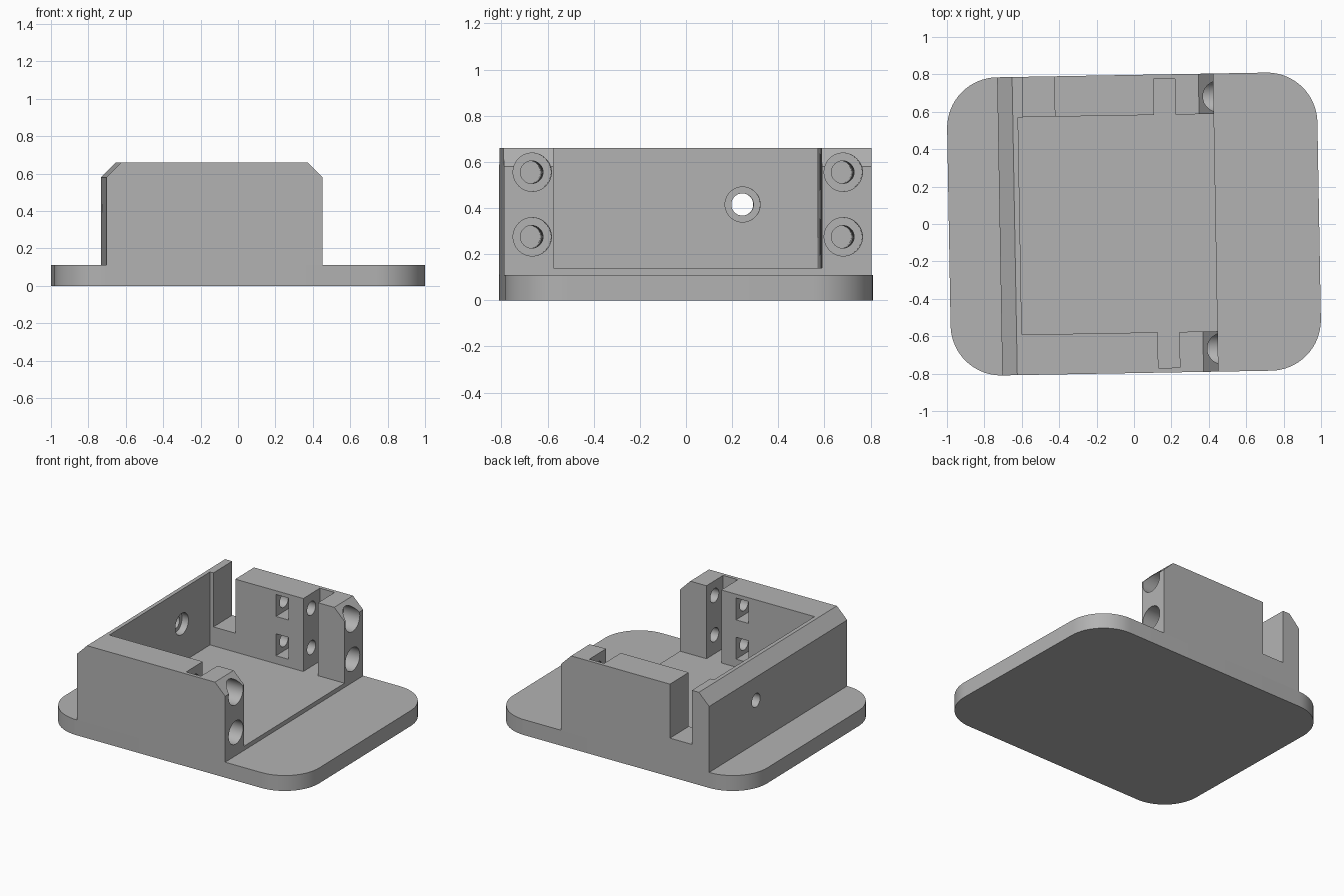
import bpy, bmesh, math
from mathutils import Matrix, Vector

if "Cube" in bpy.data.objects:
    bpy.data.objects.remove(bpy.data.objects["Cube"], do_unlink=True)

TURN = math.radians(1)            # whole model sits one degree off the grid
HALF_X, HALF_Y, CORNER = 0.99, 0.797, 0.27
PLATE_TOP, FLOOR, TOP = 0.11, 0.14, 0.66
BACK, FRONT, CHAMFER = -0.718, 0.438, 0.08   # housing extent along x
INNER_X, INNER_Y = -0.61, 0.581

grey = bpy.data.materials.new("plain grey")
grey.use_nodes = True
grey.diffuse_color = (0.448, 0.448, 0.448, 1)
grey.node_tree.nodes["Principled BSDF"].inputs["Base Color"].default_value = grey.diffuse_color


def make_object(name, bm):
    bmesh.ops.recalc_face_normals(bm, faces=bm.faces)
    mesh = bpy.data.meshes.new(name)
    bm.to_mesh(mesh)
    bm.free()
    mesh.materials.append(grey)
    obj = bpy.data.objects.new(name, mesh)
    bpy.context.collection.objects.link(obj)
    return obj


def prism(name, points, along):
    """Extrude a flat outline by a vector."""
    bm = bmesh.new()
    face = bm.faces.new([bm.verts.new(p) for p in points])
    moved = bmesh.ops.extrude_face_region(bm, geom=[face])["geom"]
    verts = [g for g in moved if isinstance(g, bmesh.types.BMVert)]
    bmesh.ops.translate(bm, verts=verts, vec=along)
    return make_object(name, bm)


def cut(target, cutter):
    """Subtract a cutter, then discard it."""
    mod = target.modifiers.new("cut", 'BOOLEAN')
    mod.operation, mod.solver, mod.object = 'DIFFERENCE', 'EXACT', cutter
    bpy.ops.object.select_all(action='DESELECT')
    bpy.context.view_layer.objects.active = target
    target.select_set(True)
    bpy.ops.object.modifier_apply(modifier=mod.name)
    bpy.data.objects.remove(cutter, do_unlink=True)


def cut_box(target, x, y, z):
    bm = bmesh.new()
    lo, hi = Vector((x[0], y[0], z[0])), Vector((x[1], y[1], z[1]))
    bmesh.ops.create_cube(bm, size=1, matrix=Matrix.Translation((lo + hi) / 2)
                          @ Matrix.Diagonal((*(hi - lo), 1)))
    cut(target, make_object("box_cutter", bm))


def cut_bore(target, x0, x1, y, z, radius):
    bm = bmesh.new()
    place = Matrix.Translation(((x0 + x1) / 2, y, z)) @ Matrix.Rotation(math.pi / 2, 4, 'Y')
    bmesh.ops.create_cone(bm, cap_ends=True, segments=48, radius1=radius,
                          radius2=radius, depth=x1 - x0, matrix=place)
    cut(target, make_object("bore_cutter", bm))


# Base plate: rounded rectangle
outline = []
for i, (sx, sy) in enumerate([(1, 1), (-1, 1), (-1, -1), (1, -1)]):
    for k in range(17):
        a = (i + k / 16) * math.pi / 2
        outline.append((sx * (HALF_X - CORNER) + CORNER * math.cos(a),
                        sy * (HALF_Y - CORNER) + CORNER * math.sin(a), 0))
base_plate = prism("base_plate", outline, (0, 0, PLATE_TOP))

# Housing: chamfered side profile across the full width
profile = [(BACK, PLATE_TOP), (FRONT, PLATE_TOP), (FRONT, TOP - CHAMFER),
           (FRONT - CHAMFER, TOP), (BACK + CHAMFER, TOP), (BACK, TOP - CHAMFER)]
housing = prism("housing", [(x, -HALF_Y, z) for x, z in profile], (0, 2 * HALF_Y, 0))

# Open bay and the cable notch through one side wall
cut_box(housing, (INNER_X, 1), (-INNER_Y, INNER_Y), (FLOOR, 1))
cut_box(housing, (-0.583, -0.413), (0.5, 1), (0.275, 1))

# Slots, counterbored screw holes and nut pockets in both side walls
for side in (1, -1):
    def span(a, b):
        return sorted((side * a, side * b))
    cut_box(housing, (0.117, 0.232), span(0.5, 0.772), (FLOOR, 1))
    for z in (0.275, 0.555):
        cut_bore(housing, 0.31, 0.6, side * 0.674, z, 0.083)
        cut_bore(housing, -0.35, 0.5, side * 0.674, z, 0.049)
        cut_box(housing, (-0.096, 0.002), span(0.5, 0.752), (z - 0.078, z + 0.078))

# Counterbored hole through the end wall
cut_bore(housing, INNER_X - 0.05, INNER_X + 0.1, 0.256, 0.415, 0.076)
cut_bore(housing, BACK - 0.1, INNER_X + 0.1, 0.256, 0.415, 0.048)

# Smooth the curved faces, keep edges sharp, apply the slight turn
bpy.ops.object.select_all(action='DESELECT')
for obj in (base_plate, housing):
    obj.rotation_euler.z = TURN
    obj.select_set(True)
bpy.context.view_layer.objects.active = housing
bpy.ops.object.shade_smooth_by_angle(angle=math.radians(30))
